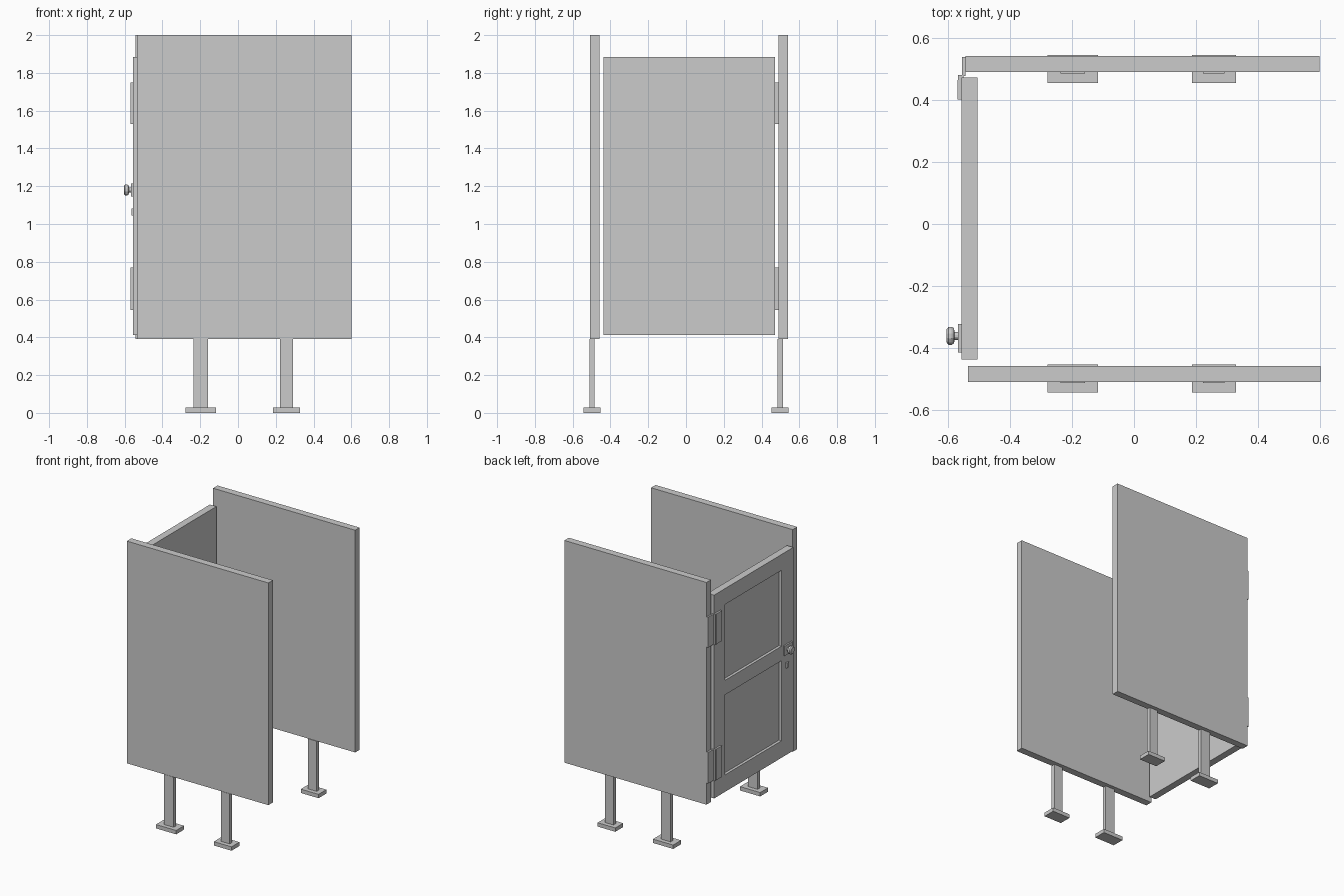
import bpy, bmesh
from math import cos, sin, pi

if "Cube" in bpy.data.objects:
    bpy.data.objects.remove(bpy.data.objects["Cube"])


def to_object(name, bm):
    bmesh.ops.recalc_face_normals(bm, faces=bm.faces[:])
    me = bpy.data.meshes.new(name)
    bm.to_mesh(me)
    bm.free()
    ob = bpy.data.objects.new(name, me)
    bpy.context.collection.objects.link(ob)
    return ob


def box_mesh(x, y, z):
    bm = bmesh.new()
    bmesh.ops.create_cube(bm, size=1)
    for v in bm.verts:
        v.co = [(r[0] + r[1]) / 2 + c * (r[1] - r[0]) for r, c in zip((x, y, z), v.co)]
    return bm


def box(name, x, y, z):
    return to_object(name, box_mesh(x, y, z))


def lathe_x(name, profile, y, z, sides):
    """Closed solid of revolution around an x-parallel axis; profile = (x, radius)."""
    bm = bmesh.new()
    rings = [[bm.verts.new((x, y + r * cos((i + .5) * 2 * pi / sides),
                            z + r * sin((i + .5) * 2 * pi / sides)))
              for i in range(sides)] for x, r in profile]
    for a, b in zip(rings, rings[1:]):
        for i in range(sides):
            j = (i + 1) % sides
            bm.faces.new((a[i], a[j], b[j], b[i]))
    bm.faces.new(rings[0])
    bm.faces.new(rings[-1])
    return to_object(name, bm)


# Side partitions
box("front_partition", (-0.535, 0.60), (-0.509, -0.457), (0.39, 2.0))
box("back_partition", (-0.542, 0.597), (0.489, 0.54), (0.39, 2.0))

# Legs with foot plates
for side, y in (("front", -0.4975), ("back", 0.4985)):
    for end, x, half_leg, half_foot in (("door", -0.197, 0.039, 0.081),
                                        ("open", 0.257, 0.035, 0.071)):
        box(f"{side}_{end}_leg", (x - half_leg, x + half_leg),
            (y - 0.014, y + 0.014), (0.027, 0.391))
        box(f"{side}_{end}_foot", (x - half_foot, x + half_foot),
            (y - 0.045, y + 0.045), (0, 0.028))

# Door with two recessed panels on its outer face
DOOR_X = -0.555
bm = box_mesh((DOOR_X, -0.503), (-0.436, 0.471), (0.412, 1.885))
panel_y = (-0.30, 0.345)
panel_z = ((0.535, 1.115), (1.22, 1.77))
cuts = [((0, c, 0), (0, 1, 0)) for c in panel_y]
cuts += [((0, 0, c), (0, 0, 1)) for r in panel_z for c in r]
for co, no in cuts:
    bmesh.ops.bisect_plane(bm, geom=bm.verts[:] + bm.edges[:] + bm.faces[:],
                           plane_co=co, plane_no=no)
bm.normal_update()
recess = []
for f in bm.faces:
    c = f.calc_center_median()
    if (f.normal.x < -0.9 and panel_y[0] < c.y < panel_y[1]
            and any(a < c.z < b for a, b in panel_z)):
        recess.append(f)
for f in bmesh.ops.extrude_discrete_faces(bm, faces=recess)["faces"]:
    bmesh.ops.translate(bm, verts=f.verts[:], vec=(0.02, 0, 0))
to_object("door", bm)

# Hinges: door leaf, partition leaf and pin
for name, z in (("lower", (0.545, 0.77)), ("upper", (1.53, 1.75))):
    box(f"{name}_hinge_door_leaf", (-0.568, DOOR_X), (0.40, 0.464), z)
    box(f"{name}_hinge_wall_leaf", (-0.554, -0.542), (0.476, 0.537), z)
    box(f"{name}_hinge_pin", (-0.566, -0.548), (0.464, 0.479), z)

# Knob, rose plate and keyhole plate
box("knob_plate", (-0.566, DOOR_X), (-0.413, -0.322), (1.145, 1.215))
lathe_x("knob", [(-0.560, 0.013), (-0.577, 0.013), (-0.580, 0.026), (-0.587, 0.030),
                 (-0.597, 0.030), (-0.604, 0.021)], -0.36, 1.18, 12)
box("keyhole_plate", (-0.565, DOOR_X), (-0.372, -0.348), (1.045, 1.083))
